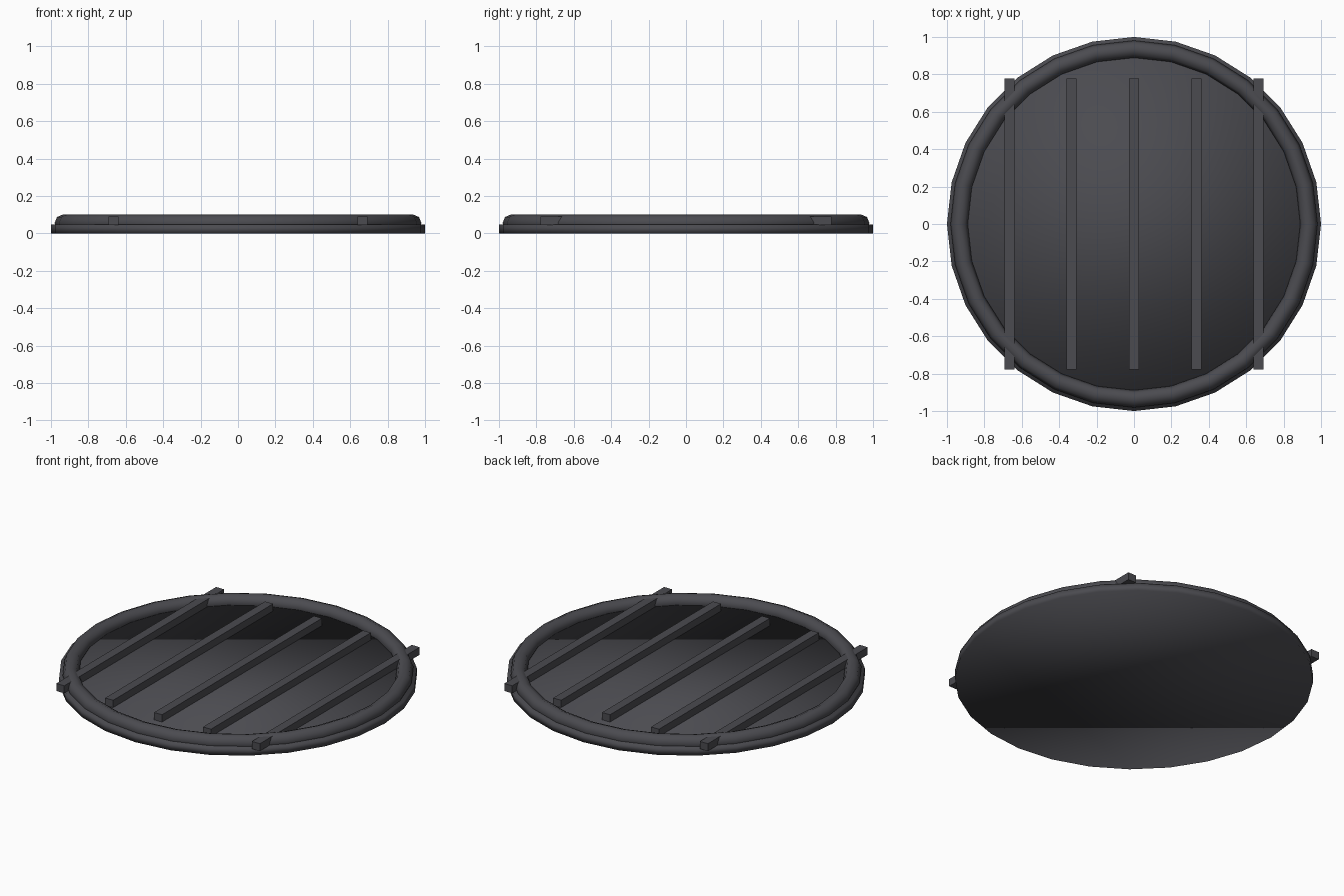
import bpy

if "Cube" in bpy.data.objects:
    bpy.data.objects.remove(bpy.data.objects["Cube"])

SIDES = 28

mat = bpy.data.materials.new("dark_iron")
mat.diffuse_color = (0.07, 0.07, 0.08, 1)
mat.use_nodes = True
mat.node_tree.nodes["Principled BSDF"].inputs["Base Color"].default_value = mat.diffuse_color


def finish(name, smooth):
    ob = bpy.context.object
    ob.name = name
    ob.data.materials.append(mat)
    if smooth:
        bpy.ops.object.shade_smooth()
    return ob


# Base plate: thin 28-sided disc
bpy.ops.mesh.primitive_cylinder_add(vertices=SIDES, radius=1, depth=0.046,
                                    location=(0, 0, 0.023))
finish("base_plate", True)

# Raised rim
bpy.ops.mesh.primitive_torus_add(major_segments=SIDES, minor_segments=8,
                                 major_radius=0.935, minor_radius=0.046,
                                 location=(0, 0, 0.055))
finish("rim", True)

# Five parallel grate bars; the outer pair pokes through the rim
for i in range(5):
    bpy.ops.mesh.primitive_cube_add(size=1, location=((i - 2) / 3, 0, 0.068))
    bar = finish(f"grate_bar_{i + 1}", False)
    bar.scale = (0.054, 1.556, 0.046)
